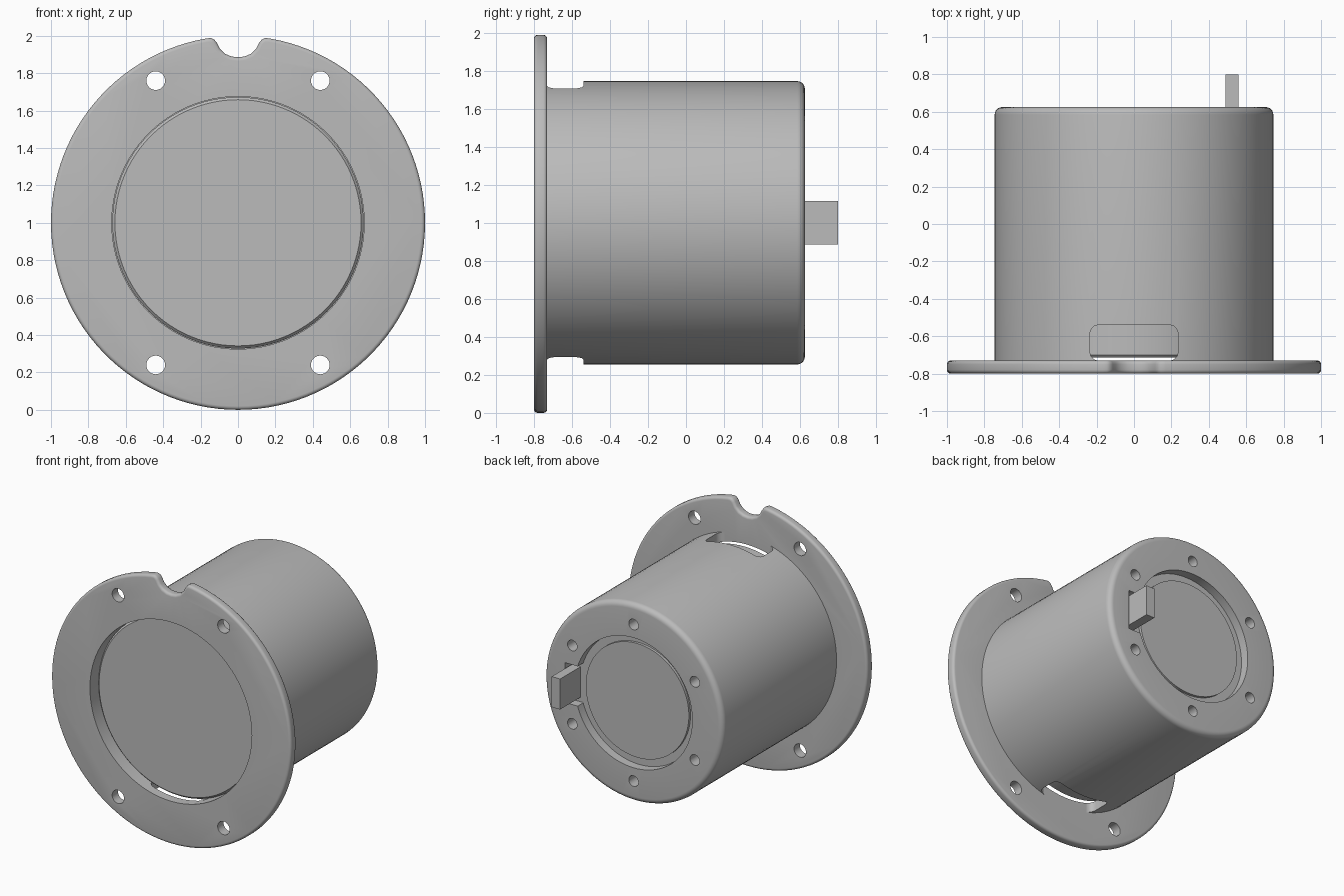
import bpy
import bmesh
from math import sin, cos, pi, radians, atan2
from mathutils import Vector, Matrix

cube = bpy.data.objects.get("Cube")
if cube:
    bpy.data.objects.remove(cube, do_unlink=True)

AXIS = Vector((0, 0, 1))  # the round parts turn about a line along y, at z = 1

grey = bpy.data.materials.new("plain_grey")
grey.use_nodes = True
grey.diffuse_color = (0.5, 0.5, 0.5, 1)
grey.node_tree.nodes["Principled BSDF"].inputs["Base Color"].default_value = (0.5, 0.5, 0.5, 1)


def finish(name, bm):
    bmesh.ops.recalc_face_normals(bm, faces=bm.faces[:])
    mesh = bpy.data.meshes.new(name)
    bm.to_mesh(mesh)
    bm.free()
    mesh.materials.append(grey)
    obj = bpy.data.objects.new(name, mesh)
    bpy.context.collection.objects.link(obj)
    return obj


def lathe(name, profile, closed=False, steps=96):
    """Turn (radius, y) points about the main axis."""
    bm = bmesh.new()
    verts = [bm.verts.new((r, y, 1)) for r, y in profile]
    pairs = list(zip(verts, verts[1:])) + ([(verts[-1], verts[0])] if closed else [])
    edges = [bm.edges.new(p) for p in pairs]
    bmesh.ops.spin(bm, geom=verts + edges, cent=AXIS, axis=(0, 1, 0),
                   angle=2 * pi, steps=steps, use_duplicate=False)
    bmesh.ops.remove_doubles(bm, verts=bm.verts[:], dist=1e-4)
    return finish(name, bm)


def rod(name, x, z, radius, y0, y1, segments=24):
    bm = bmesh.new()
    place = Matrix.Translation((x, (y0 + y1) / 2, z)) @ Matrix.Rotation(pi / 2, 4, 'X')
    bmesh.ops.create_cone(bm, cap_ends=True, segments=segments, radius1=radius,
                          radius2=radius, depth=y1 - y0, matrix=place)
    return finish(name, bm)


def box(name, low, high, round_axis=None, radius=0.0):
    """Box between two corners; edges along round_axis may be rounded."""
    low, high = Vector(low), Vector(high)
    bm = bmesh.new()
    place = Matrix.Translation((low + high) / 2) @ Matrix.Diagonal((high - low).to_4d())
    bmesh.ops.create_cube(bm, size=1, matrix=place)
    if round_axis is not None:
        edges = [e for e in bm.edges
                 if abs((e.verts[0].co - e.verts[1].co).normalized()[round_axis]) > 0.9]
        bmesh.ops.bevel(bm, geom=edges, offset=radius, segments=5, profile=0.5, affect='EDGES')
    return finish(name, bm)


def activate(obj):
    bpy.ops.object.select_all(action='DESELECT')
    obj.select_set(True)
    bpy.context.view_layer.objects.active = obj


def cut(obj, cutters):
    activate(obj)
    for cutter in cutters:
        mod = obj.modifiers.new("cut", 'BOOLEAN')
        mod.operation, mod.solver, mod.object = 'DIFFERENCE', 'EXACT', cutter
        bpy.ops.object.modifier_apply(modifier=mod.name)
        bpy.data.objects.remove(cutter, do_unlink=True)


def smooth(obj):
    activate(obj)
    bpy.ops.object.shade_smooth_by_angle(angle=radians(30))


# Flange: round plate with a soft-cornered notch at the top and rounded rims
half = [(0.035, 0.889), (0.07, 0.904), (0.098, 0.932), (0.113, 0.962), (0.127, 0.98), (0.145, 0.988)]
start = atan2(0.985, 0.17)
arc = [(cos(a), sin(a)) for a in
       (start - i * (2 * start + pi - 4 * start + 4 * start - pi - 2 * start + 2 * pi
                     - 2 * (pi / 2 - start)) / 110 for i in range(111))]
outline = [(0, 0.885)] + half + arc + [(-x, z) for x, z in reversed(half)]
bm = bmesh.new()
front = bm.faces.new([bm.verts.new((x, -0.8, z + 1)) for x, z in outline])
grown = bmesh.ops.extrude_face_region(bm, geom=[front])["geom"]
bmesh.ops.translate(bm, vec=(0, 0.07, 0), verts=[g for g in grown if isinstance(g, bmesh.types.BMVert)])
if not any(len(f.verts) > 4 and f.calc_center_median().y < -0.79 for f in bm.faces):
    bm.faces.new([v for v in bm.verts if v.co.y < -0.79])
rims = [e for e in bm.edges if abs(e.verts[0].co.y - e.verts[1].co.y) < 1e-4]
bmesh.ops.bevel(bm, geom=rims, offset=0.02, segments=4, profile=0.5, affect='EDGES')
flange = finish("flange", bm)
cut(flange, [rod("bore_cutter", 0, 1, 0.675, -1, -0.5, 96)]
    + [rod("hole_cutter", sx * 0.44, 1 + sz * 0.76, 0.05, -1, -0.5)
       for sx in (-1, 1) for sz in (-1, 1)])
smooth(flange)

# Housing: hollow drum with a rounded back edge and an open back ring
edge = [(0.705 + 0.04 * cos(i * pi / 12), 0.585 + 0.04 * sin(i * pi / 12)) for i in range(7)]
housing = lathe("housing", [(0.675, -0.73), (0.745, -0.73)] + edge
                + [(0.49, 0.625), (0.49, 0.45), (0.675, 0.45)], closed=True)
cutters = [box("slot_cutter", (-0.235, -0.73, z), (0.235, -0.54, z + 0.5), 2, 0.045)
           for z in (1.4, 0.1)]
cutters += [rod("screw_cutter", 0.59 * cos(a), 1 + 0.59 * sin(a), 0.04, 0.53, 0.8)
            for a in (radians(30 + 60 * i) for i in range(6))]
cutters.append(box("notch_cutter", (0.4, 0.555, 0.85), (0.57, 0.8, 1.15)))
cut(housing, cutters)
smooth(housing)

# Core: plug with a shallow front face and a stepped back disc
core = lathe("core", [(0, -0.715), (0.658, -0.715), (0.672, -0.70), (0.672, 0.44), (0.489, 0.44),
                      (0.489, 0.56), (0.43, 0.56), (0.43, 0.58), (0, 0.58)])
smooth(core)

# Tab: flat terminal standing out of the back notch
box("tab", (0.49, 0.54, 0.885), (0.56, 0.80, 1.115))
